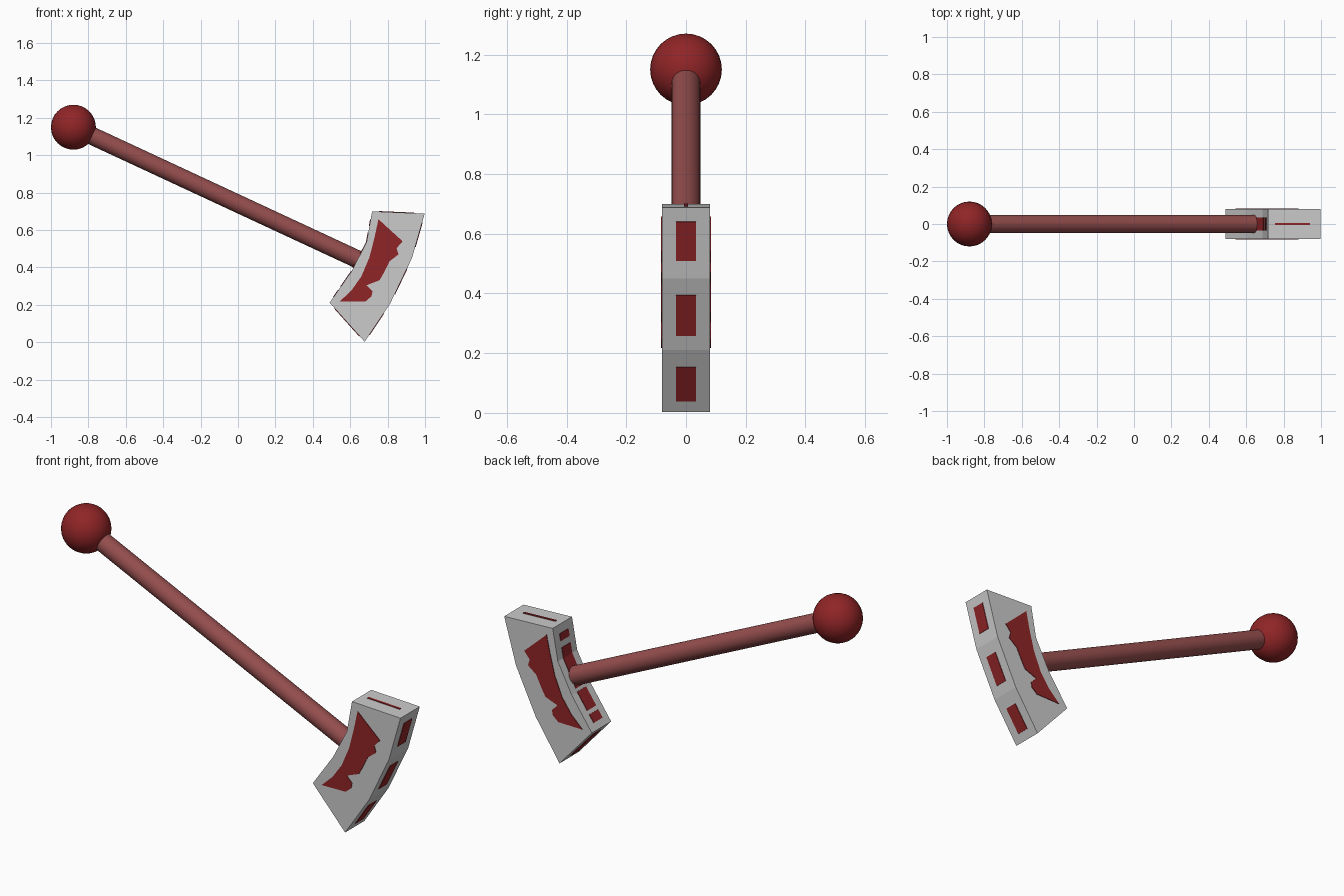
import bpy
import bmesh
from mathutils import Vector

if "Cube" in bpy.data.objects:
    bpy.data.objects.remove(bpy.data.objects["Cube"], do_unlink=True)


def material(name, rgb):
    m = bpy.data.materials.new(name)
    m.use_nodes = True
    m.diffuse_color = (*rgb, 1)
    m.node_tree.nodes["Principled BSDF"].inputs["Base Color"].default_value = (*rgb, 1)
    return m


steel = material("pale steel", (0.6, 0.6, 0.6))
dark_red = material("dark red", (0.28, 0.018, 0.02))
dusty_red = material("dusty red", (0.3, 0.075, 0.075))


def prism(name, outline, y0, y1, mat):
    """Extrude an x-z outline from y0 to y1."""
    bm = bmesh.new()
    face = bm.faces.new([bm.verts.new((x, y0, z)) for x, z in outline])
    new = bmesh.ops.extrude_face_region(bm, geom=[face])["geom"]
    moved = [v for v in new if isinstance(v, bmesh.types.BMVert)]
    bmesh.ops.translate(bm, verts=moved, vec=(0, y1 - y0, 0))
    bmesh.ops.recalc_face_normals(bm, faces=bm.faces)
    mesh = bpy.data.meshes.new(name)
    bm.to_mesh(mesh)
    bm.free()
    mesh.materials.append(mat)
    ob = bpy.data.objects.new(name, mesh)
    bpy.context.collection.objects.link(ob)
    return ob


def edge_stain(name, a, b, start, end, half_width):
    """Thin plate along part of a blade edge; the outside lies left of a -> b."""
    a, b = Vector(a), Vector(b)
    d = (b - a).normalized()
    n = Vector((-d.y, d.x)) * 0.003
    p, q = a.lerp(b, start), a.lerp(b, end)
    return prism(name, [p - n, q - n, q + n, p + n], -half_width, half_width, dark_red)


# Curved blade, both edges listed from top to bottom
inner = [(0.717, 0.70), (0.687, 0.535), (0.607, 0.38), (0.49, 0.212)]
outer = [(0.998, 0.688), (0.93, 0.45), (0.815, 0.21), (0.677, 0.003)]
prism("blade", inner + outer[::-1], -0.08, 0.08, steel)

# Stains along the outer cutting edge, one per facet
for i, (start, end) in enumerate([(0.2, 0.75), (0.23, 0.8), (0.27, 0.82)]):
    edge_stain(f"outer_stain_{i + 1}", outer[i], outer[i + 1], start, end, 0.033)

# Stains along the inner edge, walked upward so they face the ball
for i, start, end in [(0, 0.26, 0.48), (0, 0.68, 1.0), (1, 0.0, 0.9),
                      (2, 0.0, 0.5), (2, 0.6, 0.82)]:
    edge_stain(f"inner_stain_{i + 1}", inner[i + 1], inner[i], 1 - end, 1 - start, 0.036)

# Stains on the two ends
edge_stain("top_stain", inner[0], outer[0], 0.13, 0.8, 0.006)
edge_stain("bottom_stain", outer[3], inner[3], 0.15, 0.85, 0.033)

# Ragged stain on both flat sides
splash = [(0.751, 0.658), (0.88, 0.54), (0.848, 0.503), (0.858, 0.47),
          (0.81, 0.433), (0.778, 0.369), (0.757, 0.332), (0.687, 0.305),
          (0.719, 0.273), (0.714, 0.246), (0.682, 0.219), (0.543, 0.217),
          (0.607, 0.278), (0.66, 0.353), (0.703, 0.455), (0.73, 0.561)]
side = prism("side_stain", splash, -0.083, -0.078, dark_red)
mirror = side.modifiers.new("Mirror", "MIRROR")
mirror.use_axis = (False, True, False)

# Swing arm
top, foot = Vector((-0.88, 0, 1.15)), Vector((0.69, 0, 0.42))
arm_dir = foot - top
bpy.ops.mesh.primitive_cylinder_add(vertices=32, radius=0.048, depth=arm_dir.length,
                                    location=(top + foot) / 2,
                                    rotation=arm_dir.to_track_quat("Z", "Y").to_euler())
arm = bpy.context.object
arm.name = "swing_arm"
arm.data.materials.append(dusty_red)
bpy.ops.object.shade_smooth_by_angle()

# Pivot ball
bpy.ops.mesh.primitive_uv_sphere_add(segments=32, ring_count=16, radius=0.12, location=top)
ball = bpy.context.object
ball.name = "pivot_ball"
ball.data.materials.append(dark_red)
bpy.ops.object.shade_smooth()
